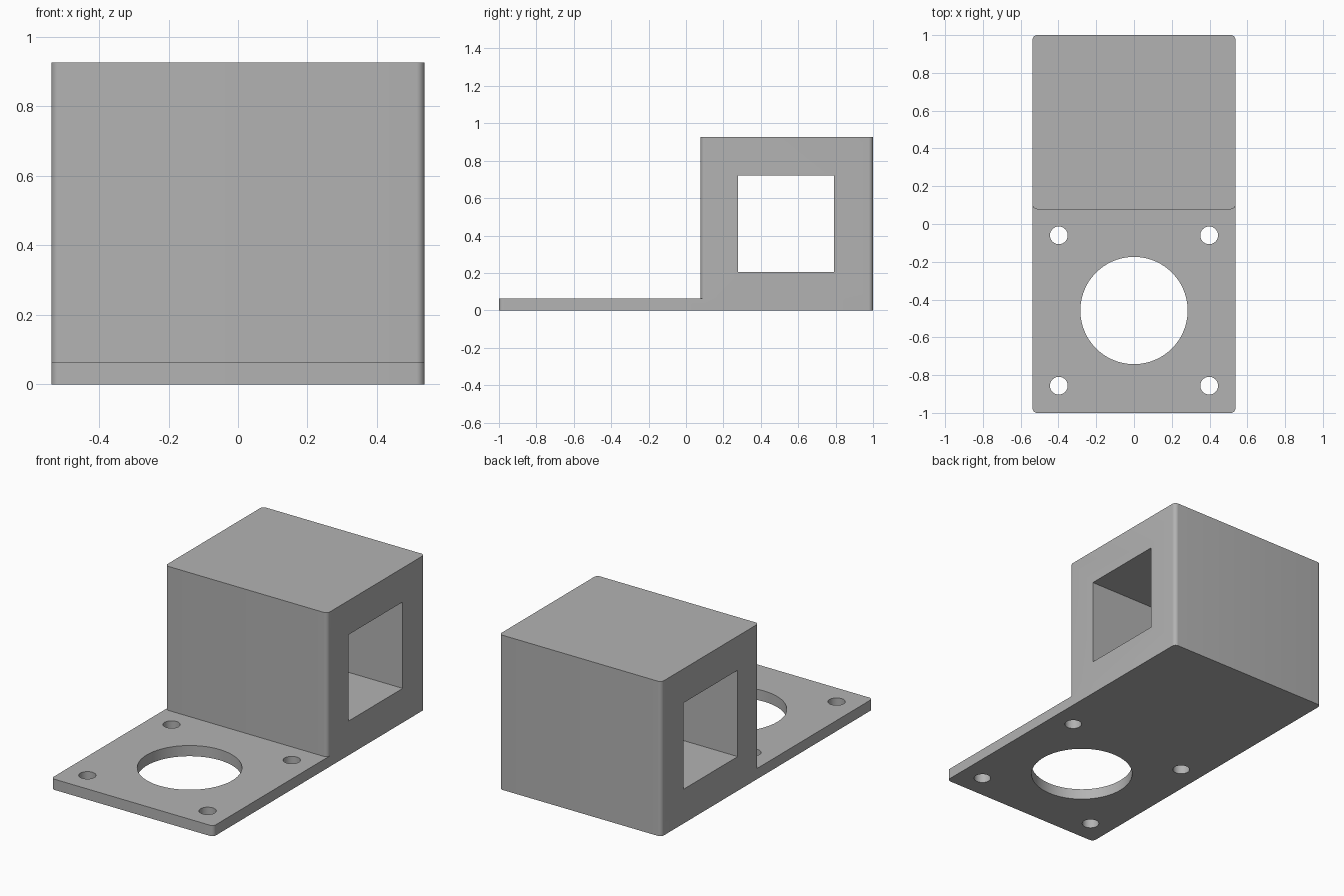
import bpy
import bmesh
from math import pi, cos, sin

cube = bpy.data.objects.get("Cube")
if cube:
    bpy.data.objects.remove(cube, do_unlink=True)

HALF_WIDTH = 0.537
PLATE_TOP, BLOCK_TOP = 0.064, 0.926
BLOCK_FRONT = 0.078
CORNER = 0.024

grey = bpy.data.materials.new("plain grey")
grey.use_nodes = True
colour = (0.45, 0.45, 0.45, 1)
grey.diffuse_color = colour
grey.node_tree.nodes["Principled BSDF"].inputs["Base Color"].default_value = colour


def prism(name, outline, z0, z1):
    """Extrude a flat outline from z0 to z1."""
    bm = bmesh.new()
    face = bm.faces.new([bm.verts.new((x, y, z0)) for x, y in outline])
    top = bmesh.ops.extrude_face_region(bm, geom=[face])["geom"]
    verts = [v for v in top if isinstance(v, bmesh.types.BMVert)]
    bmesh.ops.translate(bm, verts=verts, vec=(0, 0, z1 - z0))
    bmesh.ops.recalc_face_normals(bm, faces=bm.faces)
    mesh = bpy.data.meshes.new(name)
    bm.to_mesh(mesh)
    bm.free()
    obj = bpy.data.objects.new(name, mesh)
    bpy.context.collection.objects.link(obj)
    mesh.materials.append(grey)
    return obj


def rounded(y0, y1, steps=8):
    """Full-width rectangle with rounded corners."""
    x, r = HALF_WIDTH - CORNER, CORNER
    centres = [(x, y1 - r), (-x, y1 - r), (-x, y0 + r), (x, y0 + r)]
    return [(cx + r * cos((q + i / steps) * pi / 2),
             cy + r * sin((q + i / steps) * pi / 2))
            for q, (cx, cy) in enumerate(centres) for i in range(steps + 1)]


def circle(cx, cy, r, sides):
    return [(cx + r * cos(2 * pi * i / sides), cy + r * sin(2 * pi * i / sides))
            for i in range(sides)]


def combine(target, tool, operation):
    """Apply a boolean and discard the tool."""
    mod = target.modifiers.new(operation.title(), "BOOLEAN")
    mod.operation, mod.solver, mod.object = operation, "EXACT", tool
    bpy.context.view_layer.objects.active = target
    bpy.ops.object.modifier_apply(modifier=mod.name)
    bpy.data.objects.remove(tool, do_unlink=True)


# Base plate joined with the tall block at the back
bracket = prism("mounting_bracket", rounded(-1, 1), 0, PLATE_TOP)
combine(bracket, prism("block", rounded(BLOCK_FRONT, 1), 0, BLOCK_TOP), "UNION")

# Square tunnel through the block from side to side
tunnel = [(-1, 0.278), (1, 0.278), (1, 0.791), (-1, 0.791)]
combine(bracket, prism("tunnel_cutter", tunnel, 0.205, 0.722), "DIFFERENCE")

# Large centre hole and four screw holes in the plate
holes = [(0, -0.458, 0.284, 96)]
holes += [(x, y, 0.047, 40) for x in (-0.398, 0.398) for y in (-0.856, -0.06)]
for hole in holes:
    combine(bracket, prism("hole_cutter", circle(*hole), -0.1, 0.15), "DIFFERENCE")

# Smooth the curved walls, keep the edges crisp
bpy.ops.object.select_all(action="DESELECT")
bracket.select_set(True)
bpy.context.view_layer.objects.active = bracket
bpy.ops.object.shade_smooth_by_angle(angle=pi / 6)
